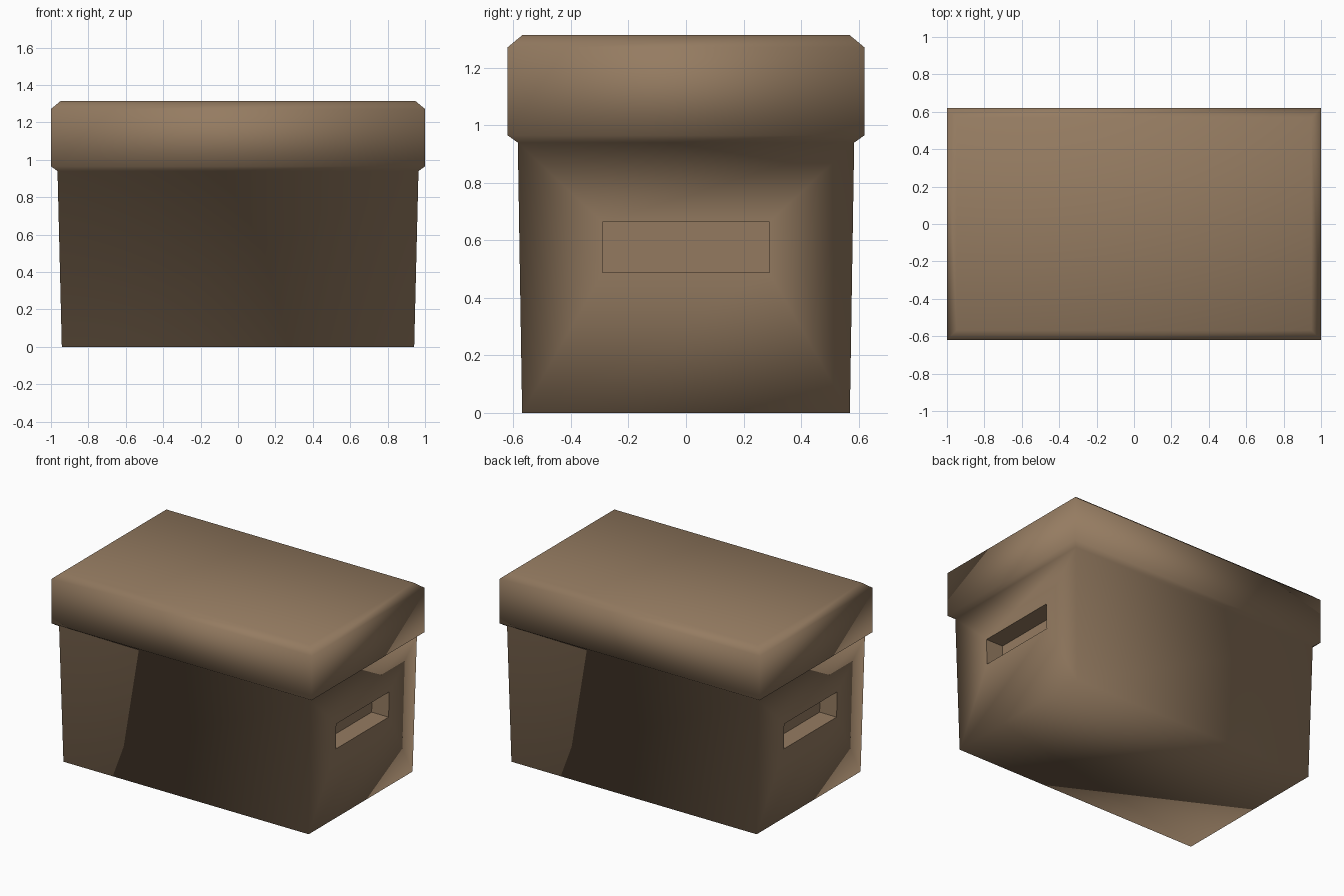
import bpy, bmesh

if "Cube" in bpy.data.objects:
    bpy.data.objects.remove(bpy.data.objects["Cube"])

# cardboard colour
card = bpy.data.materials.new("brown_cardboard")
card.diffuse_color = (0.30, 0.20, 0.12, 1)
card.use_nodes = True
card.node_tree.nodes["Principled BSDF"].inputs["Base Color"].default_value = card.diffuse_color

# outline of box and lid: half width, half depth, height
PROFILE = [(0.942, 0.57, 0.0), (0.965, 0.585, 0.94), (1.0, 0.62, 0.965),
           (1.0, 0.62, 1.272), (0.948, 0.568, 1.315)]

bm = bmesh.new()
rings = [[bm.verts.new((sx * w, sy * d, z))
          for sx, sy in ((-1, -1), (1, -1), (1, 1), (-1, 1))]
         for w, d, z in PROFILE]
bm.faces.new(rings[0][::-1])
bm.faces.new(rings[-1])
ends = []
for k, (a, b) in enumerate(zip(rings, rings[1:])):
    for i in range(4):
        j = (i + 1) % 4
        f = bm.faces.new((a[i], a[j], b[j], b[i]))
        if k == 0 and i in (1, 3):
            ends.append(f)
bm.normal_update()

# recessed hand grip in each end wall
for f in ends:
    side = 1 if f.calc_center_median().x > 0 else -1
    bmesh.ops.inset_individual(bm, faces=[f], thickness=0.2)
    mid = f.calc_center_median().z
    for v in f.verts:
        z = 0.664 if v.co.z > mid else 0.488
        y = 0.29 if v.co.y > 0 else -0.29
        v.co = (side * (0.942 + 0.023 * z / 0.94), y, z)
    inner = bmesh.ops.extrude_discrete_faces(bm, faces=[f])["faces"][0]
    for v in inner.verts:
        v.co.x -= side * 0.13

bmesh.ops.recalc_face_normals(bm, faces=bm.faces)
# soft shading on the shell, crisp rims around the grips
for f in bm.faces:
    f.smooth = True
for e in bm.edges:
    if all(abs(v.co.y) < 0.3 for v in e.verts):
        e.smooth = False
me = bpy.data.meshes.new("storage_box")
bm.to_mesh(me)
bm.free()
me.materials.append(card)
box = bpy.data.objects.new("box_with_lid", me)
bpy.context.collection.objects.link(box)
